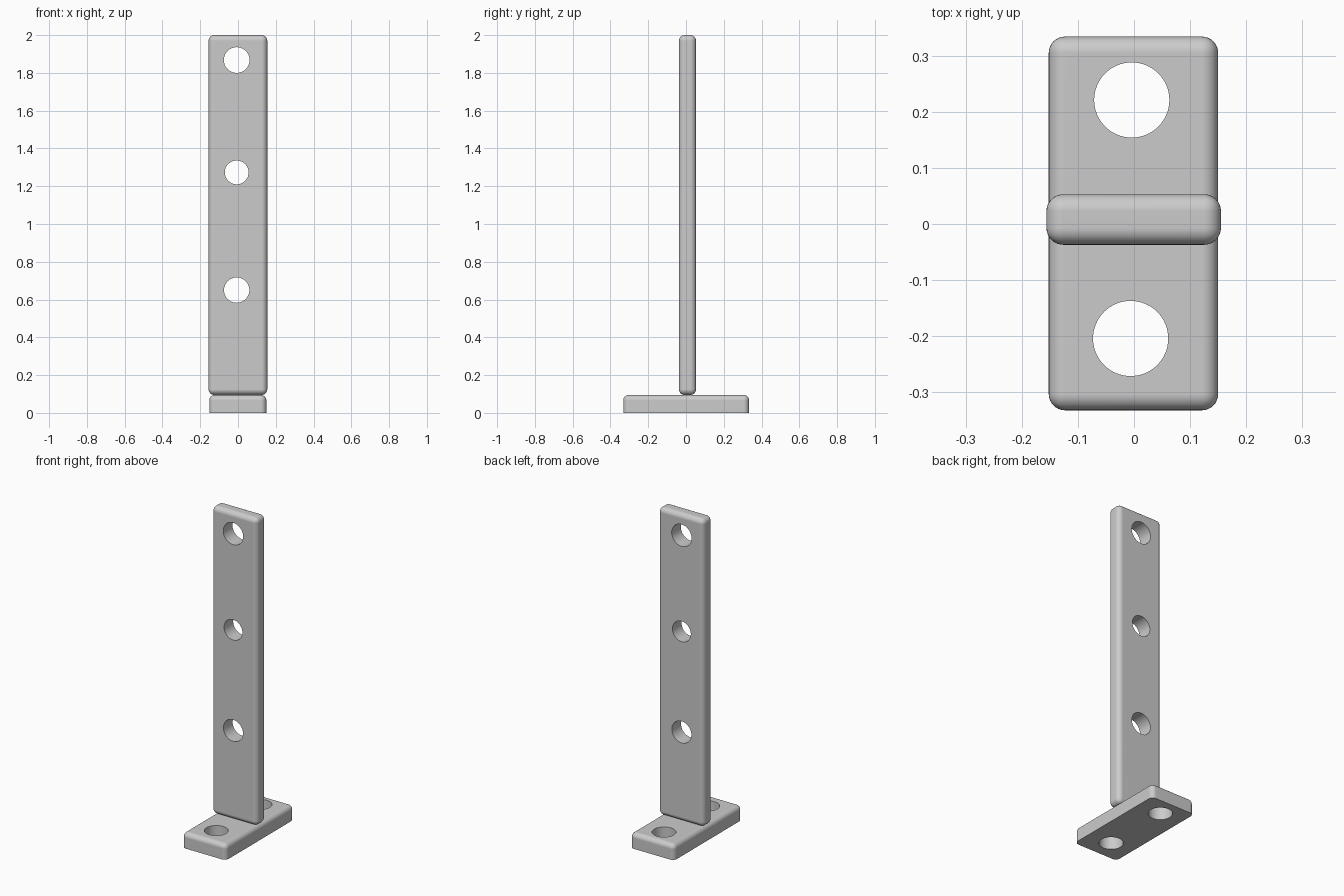
import bpy
import bmesh
import math
from mathutils import Matrix, Vector

default_cube = bpy.data.objects.get("Cube")
if default_cube:
    bpy.data.objects.remove(default_cube, do_unlink=True)

# One plain grey for the whole bracket
grey = bpy.data.materials.new("plain grey")
grey.use_nodes = True
colour = (0.6, 0.6, 0.6, 1)
grey.diffuse_color = colour
grey.node_tree.nodes["Principled BSDF"].inputs["Base Color"].default_value = colour


def new_object(name, bm):
    mesh = bpy.data.meshes.new(name)
    bm.to_mesh(mesh)
    bm.free()
    obj = bpy.data.objects.new(name, mesh)
    bpy.context.collection.objects.link(obj)
    obj.data.materials.append(grey)
    return obj


def rounded_plate(name, low, high, radius, flat_bottom=False):
    """Box between two corners with filleted edges."""
    low, high = Vector(low), Vector(high)
    bm = bmesh.new()
    bmesh.ops.create_cube(bm, size=1, matrix=Matrix.Translation((low + high) / 2)
                          @ Matrix.Diagonal((*(high - low), 1)))
    edges = [e for e in bm.edges
             if not (flat_bottom and all(v.co.z < low.z + 0.001 for v in e.verts))]
    bmesh.ops.bevel(bm, geom=edges, offset=radius, offset_type='OFFSET',
                    segments=8, profile=0.5, affect='EDGES')
    return new_object(name, bm)


def drill(plate, centre, radius, axis):
    """Cut a round hole through the plate along the given axis."""
    turn = Matrix.Rotation(math.pi / 2, 4, 'X') if axis == 'Y' else Matrix()
    bm = bmesh.new()
    bmesh.ops.create_cone(bm, cap_ends=True, segments=64, radius1=radius,
                          radius2=radius, depth=0.4,
                          matrix=Matrix.Translation(centre) @ turn)
    cutter = new_object("hole_cutter", bm)
    cutter.hide_render = True
    cut = plate.modifiers.new("hole", 'BOOLEAN')
    cut.operation = 'DIFFERENCE'
    cut.solver = 'EXACT'
    cut.object = cutter
    bpy.context.view_layer.objects.active = plate
    bpy.ops.object.modifier_apply(modifier=cut.name)
    bpy.data.objects.remove(cutter, do_unlink=True)


def finish(plate):
    """Smooth fillets and hole walls, flat faces kept flat."""
    bpy.ops.object.select_all(action='DESELECT')
    plate.select_set(True)
    bpy.context.view_layer.objects.active = plate
    bpy.ops.object.shade_smooth_by_angle(angle=math.radians(35))
    weighted = plate.modifiers.new("flat faces", 'WEIGHTED_NORMAL')
    weighted.keep_sharp = True


# Foot plate with two screw holes
foot = rounded_plate("foot_plate", (-0.152, -0.332, 0), (0.15, 0.334, 0.095),
                     0.029, flat_bottom=True)
for x, y in ((-0.004, 0.221), (-0.006, -0.204)):
    drill(foot, (x, y, 0.05), 0.067, 'Z')
finish(foot)

# Upright bar with three holes
upright = rounded_plate("upright_bar", (-0.156, -0.037, 0.095), (0.155, 0.053, 2), 0.03)
for z, radius in ((0.65, 0.067), (1.273, 0.063), (1.868, 0.068)):
    drill(upright, (-0.007, 0.008, z), radius, 'Y')
finish(upright)
